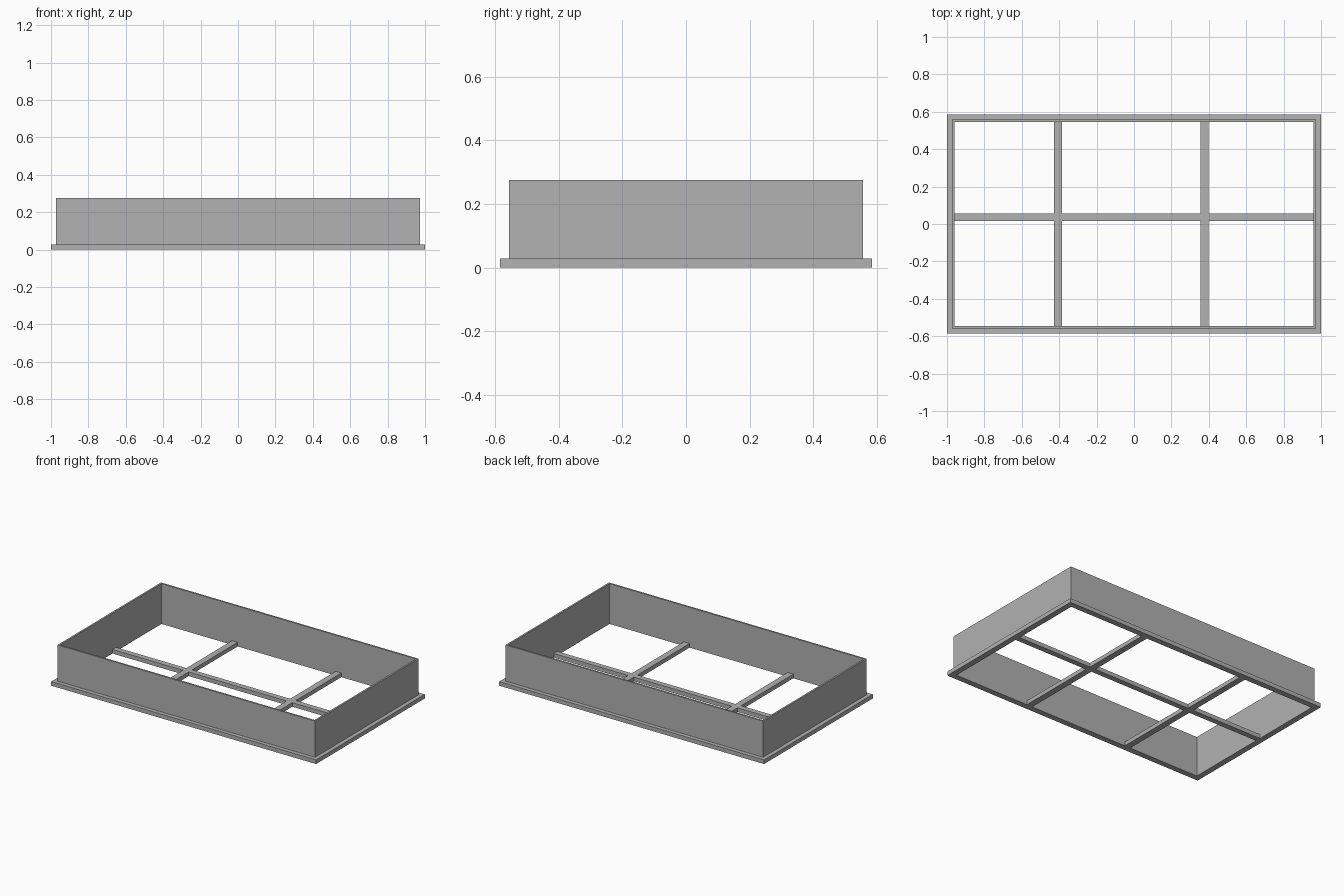
import bpy
import bmesh

cube = bpy.data.objects.get("Cube")
if cube:
    bpy.data.objects.remove(cube, do_unlink=True)

GREY = (0.445, 0.445, 0.445, 1.0)
mat = bpy.data.materials.new("plain grey")
mat.use_nodes = True
mat.diffuse_color = GREY
mat.node_tree.nodes["Principled BSDF"].inputs["Base Color"].default_value = GREY

HALF_X, HALF_Y = 1.0, 0.586   # outer half sizes of the flange
FLANGE_H, WALL_H = 0.028, 0.275
WALL_OUT, WALL_IN = 0.028, 0.040  # insets of the wall's two faces


def finish(name, bm):
    bmesh.ops.recalc_face_normals(bm, faces=bm.faces)
    mesh = bpy.data.meshes.new(name)
    bm.to_mesh(mesh)
    bm.free()
    mesh.materials.append(mat)
    obj = bpy.data.objects.new(name, mesh)
    bpy.context.collection.objects.link(obj)
    return obj


# Frame: an L-shaped profile (inset, height) swept round the rectangle
def build_frame():
    profile = [(0, 0), (0, FLANGE_H), (WALL_OUT, FLANGE_H),
               (WALL_OUT, WALL_H), (WALL_IN, WALL_H), (WALL_IN, 0)]
    bm = bmesh.new()
    rings = [[bm.verts.new((sx * (HALF_X - d), sy * (HALF_Y - d), z))
              for sx, sy in ((-1, -1), (1, -1), (1, 1), (-1, 1))]
             for d, z in profile]
    for i, ring in enumerate(rings):
        after = rings[(i + 1) % len(rings)]
        for j in range(4):
            k = (j + 1) % 4
            bm.faces.new((ring[j], ring[k], after[k], after[j]))
    return finish("window_frame", bm)


# Glazing bars: the bar cells of a plan grid, raised as one joined lattice
def build_bars():
    in_x, in_y = HALF_X - WALL_IN, HALF_Y - WALL_IN
    xs = [-in_x, -0.428, -0.385, 0.355, 0.398, in_x]
    ys = [-in_y, 0.017, 0.055, in_y]
    bm = bmesh.new()
    grid = [[bm.verts.new((x, y, 0)) for y in ys] for x in xs]
    for i in range(len(xs) - 1):
        for j in range(len(ys) - 1):
            if i % 2 or j % 2:
                bm.faces.new((grid[i][j], grid[i + 1][j],
                              grid[i + 1][j + 1], grid[i][j + 1]))
    bmesh.ops.delete(bm, geom=[v for v in bm.verts if not v.link_faces],
                     context='VERTS')
    bottom = bm.faces[:]
    raised = bmesh.ops.extrude_face_region(bm, geom=bottom,
                                           use_keep_orig=True)
    top = [g for g in raised["geom"] if isinstance(g, bmesh.types.BMVert)]
    bmesh.ops.translate(bm, verts=top, vec=(0, 0, FLANGE_H))
    return finish("glazing_bars", bm)


build_frame()
build_bars()
